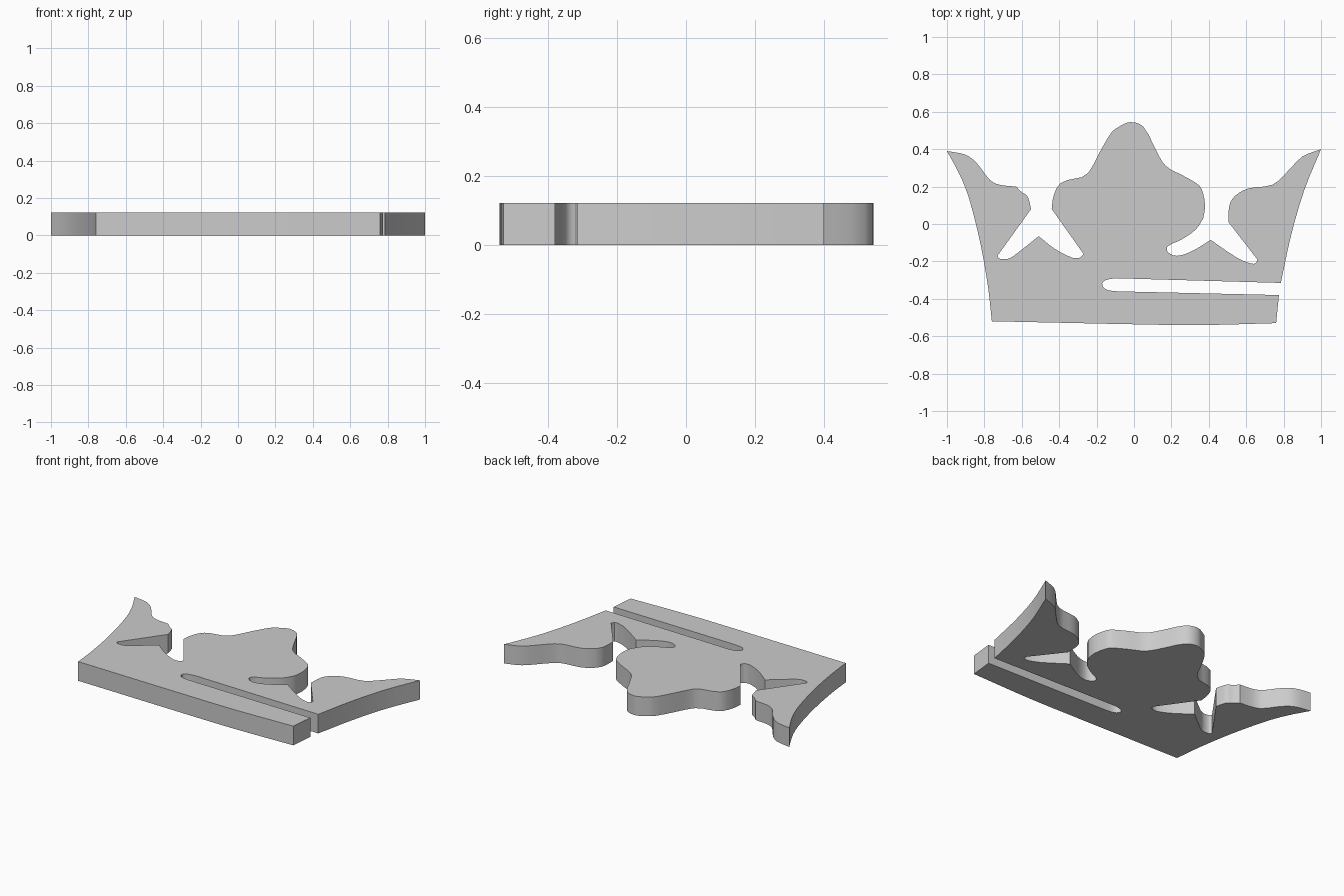
import bpy
import bmesh
import math
from mathutils import Vector

THICKNESS = 0.122

cube = bpy.data.objects.get("Cube")
if cube:
    bpy.data.objects.remove(cube, do_unlink=True)


def smooth_run(points, steps=3):
    """Return a Catmull-Rom polyline passing through every given point."""
    knots = [Vector(point) for point in points]
    if len(knots) < 3:
        return knots
    padded = [knots[0]] + knots + [knots[-1]]
    result = []
    for before, start, end, after in zip(padded, padded[1:], padded[2:], padded[3:]):
        span = (end - start).length
        # tangents are scaled by the span, so uneven spacing does not overshoot
        leave = (end - before).normalized() * span
        arrive = (after - start).normalized() * span
        for step in range(steps):
            t = step / steps
            result.append(start * (2 * t**3 - 3 * t**2 + 1)
                          + leave * (t**3 - 2 * t**2 + t)
                          + end * (3 * t**2 - 2 * t**3)
                          + arrive * (t**3 - t**2))
    result.append(knots[-1])
    return result


def extrude_outline(name, runs, height, material):
    """Join the runs into one closed outline and extrude it upward."""
    outline = []
    for run in runs:
        for point in smooth_run(run):
            if not outline or (point - outline[-1]).length > 0.003:
                outline.append(point)
    if (outline[0] - outline[-1]).length < 0.003:
        outline.pop()

    bm = bmesh.new()
    base = bm.faces.new([bm.verts.new((p.x, p.y, 0)) for p in outline])
    extruded = bmesh.ops.extrude_face_region(bm, geom=[base], use_keep_orig=True)
    top = [item for item in extruded["geom"] if isinstance(item, bmesh.types.BMVert)]
    bmesh.ops.translate(bm, verts=top, vec=(0, 0, height))
    bmesh.ops.recalc_face_normals(bm, faces=bm.faces)

    mesh = bpy.data.meshes.new(name)
    bm.to_mesh(mesh)
    bm.free()
    mesh.materials.append(material)
    obj = bpy.data.objects.new(name, mesh)
    bpy.context.collection.objects.link(obj)
    return obj


# Band along the bottom, with the long slot open to the right
bottom_edge = [(-.76, -.52), (.20, -.54), (.40, -.54), (.76, -.53)]
band_end = [(.76, -.53), (.775, -.38)]
slot_tip = [(-.09, -.36), (-.15, -.35), (-.17, -.32), (-.15, -.30), (-.10, -.29)]

# Right spike, from its outer edge round to its notch
right_side = [(.785, -.315), (.84, -.06), (.91, .18), (1.0, .40)]
right_spike = [(1.0, .40), (.90, .36), (.82, .28), (.74, .21), (.61, .19),
               (.54, .15), (.51, .10), (.505, .01)]
right_notch = [(.66, -.19), (.65, -.21), (.62, -.21), (.55, -.18), (.41, -.085)]
right_pocket = [(.41, -.085), (.31, -.145), (.23, -.17), (.18, -.15),
                (.18, -.12), (.25, -.085), (.33, -.03), (.37, .03)]

# Large lobed point in the middle
middle_right = [(.37, .03), (.38, .10), (.36, .19), (.33, .22), (.26, .26)]
middle_top = [(.26, .26), (.17, .31), (.12, .39), (.05, .52), (-.02, .545),
              (-.08, .52), (-.12, .49), (-.18, .39), (-.24, .28), (-.28, .25)]
middle_left = [(-.28, .25), (-.39, .22), (-.43, .15), (-.44, .08)]

# Left notch and left spike
left_notch = [(-.27, -.16), (-.29, -.18), (-.33, -.18), (-.42, -.135), (-.51, -.065)]
left_pocket = [(-.51, -.065), (-.61, -.145), (-.67, -.185), (-.72, -.185), (-.73, -.17)]
left_lobe = [(-.55, .08), (-.57, .15), (-.60, .17), (-.63, .20)]
left_spike = [(-.63, .20), (-.72, .21), (-.77, .235), (-.84, .325), (-.90, .37), (-1.0, .39)]
left_side = [(-1.0, .39), (-.93, .26), (-.88, .13), (-.82, -.11), (-.78, -.34), (-.76, -.52)]

# One plain grey for the whole plate
grey = bpy.data.materials.new("plain grey")
grey.use_nodes = True
grey.diffuse_color = (0.6, 0.6, 0.6, 1)
grey.node_tree.nodes["Principled BSDF"].inputs["Base Color"].default_value = grey.diffuse_color

crown = extrude_outline(
    "crown_plate",
    [bottom_edge, band_end, slot_tip, right_side, right_spike, right_notch,
     right_pocket, middle_right, middle_top, middle_left, left_notch,
     left_pocket, left_lobe, left_spike, left_side],
    THICKNESS, grey)

bpy.context.view_layer.objects.active = crown
crown.select_set(True)
bpy.ops.object.shade_smooth_by_angle(angle=math.radians(30))
